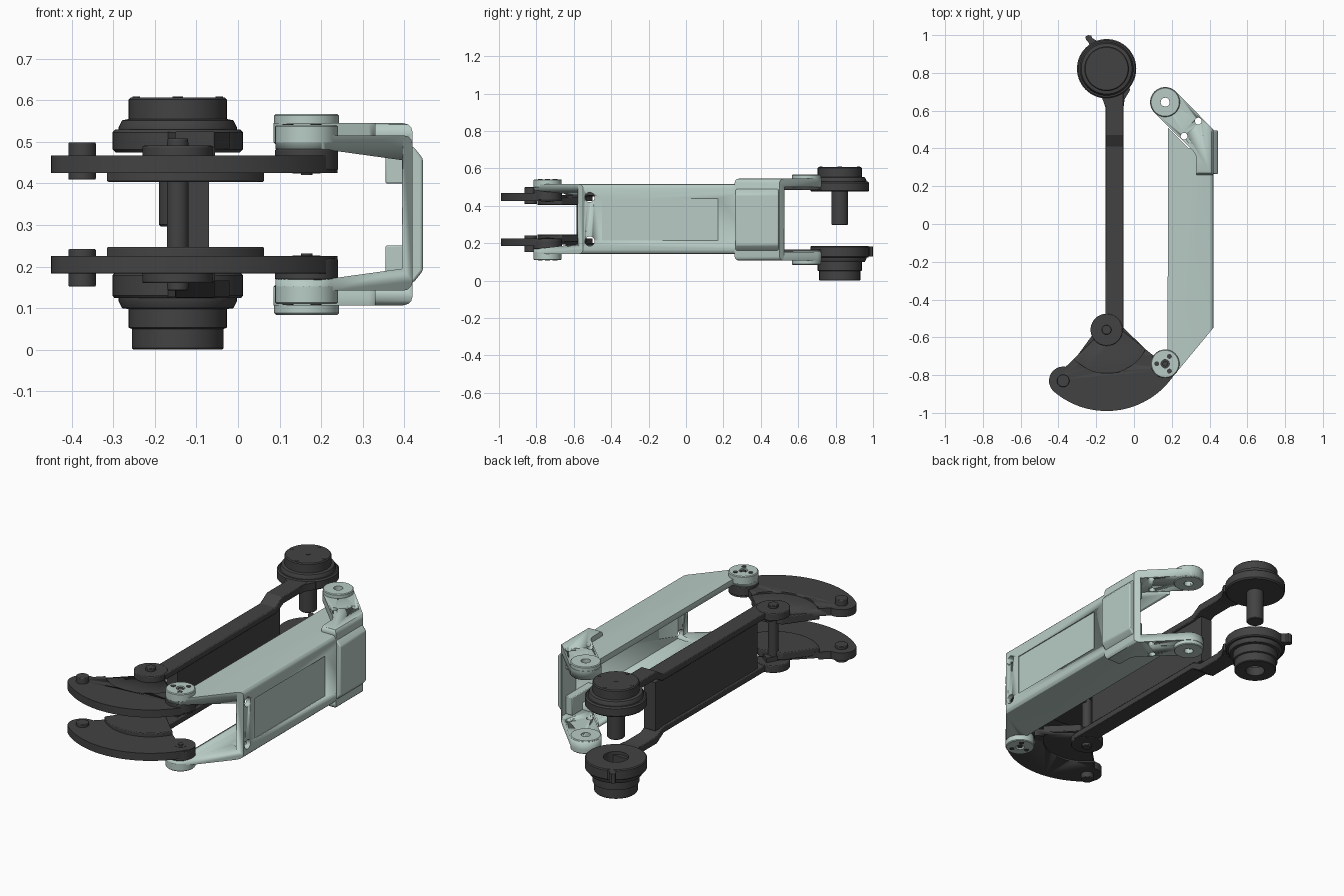
import bpy, bmesh
from math import sin, cos, radians, pi
from mathutils import Vector

if "Cube" in bpy.data.objects:
    bpy.data.objects.remove(bpy.data.objects["Cube"])

MID = 0.3255
PIVOT, HUB = (-0.145, -0.56), (-0.145, 0.822)
LUG_F, LUG_R, LUG_L = (0.165, -0.74), (0.165, 0.645), (-0.375, -0.83)


def material(name, col):
    m = bpy.data.materials.new(name)
    m.diffuse_color = (*col, 1)
    m.use_nodes = True
    m.node_tree.nodes["Principled BSDF"].inputs["Base Color"].default_value = m.diffuse_color
    return m


DARK = material("dark_grey", (0.055, 0.055, 0.055))
PALE = material("pale_green", (0.48, 0.60, 0.555))

# helper plane for the top/bottom symmetry
plane = bpy.data.objects.new("mid_plane", None)
plane.location.z = MID
plane.hide_render = True
bpy.context.collection.objects.link(plane)


def finish(name, bm, mat, bevel=0, mirror=False):
    bmesh.ops.recalc_face_normals(bm, faces=bm.faces)
    me = bpy.data.meshes.new(name)
    bm.to_mesh(me)
    bm.free()
    ob = bpy.data.objects.new(name, me)
    bpy.context.collection.objects.link(ob)
    me.materials.append(mat)
    if bevel:
        b = ob.modifiers.new("bevel", 'BEVEL')
        b.width, b.segments, b.limit_method = bevel, 2, 'ANGLE'
        b.angle_limit = radians(35)
    if mirror:
        m = ob.modifiers.new("mirror", 'MIRROR')
        m.use_axis = (False, False, True)
        m.mirror_object = plane
    bpy.ops.object.select_all(action='DESELECT')
    ob.select_set(True)
    bpy.context.view_layer.objects.active = ob
    bpy.ops.object.shade_smooth_by_angle(angle=radians(30))
    return ob


def prism_bm(pts, a, b, axis='z', bm=None):
    """Extrude a 2D outline along an axis: z takes (x,y), y takes (x,z), x takes (y,z)."""
    bm = bm or bmesh.new()
    put = {'z': lambda p, t: (p[0], p[1], t), 'y': lambda p, t: (p[0], t, p[1]),
           'x': lambda p, t: (t, p[0], p[1])}[axis]
    lo = [bm.verts.new(put(p, a)) for p in pts]
    hi = [bm.verts.new(put(p, b)) for p in pts]
    bm.faces.new(lo)
    bm.faces.new(hi)
    for i in range(len(pts)):
        j = (i + 1) % len(pts)
        bm.faces.new((lo[i], lo[j], hi[j], hi[i]))
    return bm


def arc(c, r, a0, a1, n=24):
    return [(c[0] + r * cos(radians(a0 + (a1 - a0) * i / n)),
             c[1] + r * sin(radians(a0 + (a1 - a0) * i / n))) for i in range(n + 1)]


def circle(c, r, n=40):
    return arc(c, r, 0, 360, n)[:-1]


def rect(x0, x1, y0, y1):
    return [(x0, y0), (x1, y0), (x1, y1), (x0, y1)]


def prism(name, pts, a, b, mat, axis='z', bevel=0, mirror=False):
    return finish(name, prism_bm(pts, a, b, axis), mat, bevel, mirror)


def lathe(name, c, profile, mat, n=56):
    """Revolve a closed (radius, z) profile around a vertical axis."""
    bm = bmesh.new()
    rings = [[bm.verts.new((c[0] + r * cos(2 * pi * k / n), c[1] + r * sin(2 * pi * k / n), z))
              for r, z in profile] for k in range(n)]
    m = len(profile)
    for k in range(n):
        for i in range(m):
            q, j = rings[(k + 1) % n], (i + 1) % m
            bm.faces.new((rings[k][i], q[i], q[j], rings[k][j]))
    bmesh.ops.remove_doubles(bm, verts=bm.verts, dist=1e-5)
    return finish(name, bm, mat)


def cut(ob, *solids):
    """Subtract outlines (pts, a, b, axis) from an object."""
    for s in solids:
        c = finish("cutter", prism_bm(*s), ob.data.materials[0])
        c.hide_render = True
        m = ob.modifiers.new("cut", 'BOOLEAN')
        m.object, m.operation, m.solver = c, 'DIFFERENCE', 'EXACT'
        bpy.context.view_layer.objects.active = ob
        bpy.ops.object.modifier_apply(modifier=m.name)
        bpy.data.objects.remove(c)


def round_edges(bm, test, w):
    bm.edges.ensure_lookup_table()
    es = [e for e in bm.edges if test(*(v.co for v in e.verts))]
    bmesh.ops.bevel(bm, geom=es, offset=w, segments=3, profile=0.5, affect='EDGES')


def on_outer_edge(u, v):
    return min(u.x, v.x) > 0.415 and abs(u.z - v.z) < 1e-4


# ---- pale link: channel body -------------------------------------------------
outline = arc(LUG_F, 0.075, 80, 320) + [(0.42, -0.55), (0.42, 0.40), (0.29, 0.40), (0.18, 0.51)]
bm = prism_bm(outline, 0.142, 0.516)
round_edges(bm, on_outer_edge, 0.022)
body = finish("link_channel", bm, PALE)
cut(body, ([(0, .172), (.2, .168), (.395, .195), (.395, .456), (.2, .483), (0, .483)], -1, 1, 'y'),
    (rect(-0.45, 0.17, 0.215, 0.44), 0.415, 0.5, 'x'),
    *[(circle((-0.515, z), 0.026, 20), 0.3, 0.5, 'x') for z in (0.21, 0.445)],
    (circle(LUG_F, 0.022, 24), 0, 1, 'z'))

# ---- pale link: raised fork end ----------------------------------------------
outline = arc(LUG_R, 0.08, 45, 225) + [(0.315, 0.385), (0.328, 0.36), (0.33, 0.26),
                                       (0.42, 0.26), (0.42, 0.50)]
bm = prism_bm(outline, 0.107, 0.545)
round_edges(bm, lambda u, v: on_outer_edge(u, v) or
            (max(u.y, v.y) < 0.265 and abs(u.z - v.z) < 1e-4), 0.022)
fork = finish("link_fork", bm, PALE)
cut(fork, (rect(-0.5, 0.395, 0.152, 0.499), -1, 1, 'y'),
    *[(circle(c, r, 24), 0, 1, 'z') for c, r in
      ((LUG_R, 0.024), ((0.34, 0.545), 0.018), ((0.265, 0.465), 0.018))])

# ---- pale link: bumper pad, gussets, lug caps --------------------------------
prism("fork_pad", [(0.41, 0.155), (0.425, 0.165), (0.445, 0.19), (0.445, 0.46),
                   (0.425, 0.485), (0.41, 0.495)], 0.265, 0.495, PALE, 'y', 0.006)
prism("fork_gusset", [(0.40, 0.40), (0.355, 0.40), (0.355, 0.50), (0.40, 0.50)],
      0.29, 0.49, PALE, 'y', 0.004, True)
for name, c, r, hole, z0, z1 in (("rear_lug_cap", LUG_R, 0.078, 0.024, 0.494, 0.567),
                                 ("front_lug_cap", LUG_F, 0.0755, 0.022, 0.495, 0.541)):
    for side, (a, b) in (("upper", (z0, z1)), ("lower", (2 * MID - z1, 2 * MID - z0))):
        lathe(f"{side}_{name}", c, [(hole, a), (r - .004, a), (r, a + .004), (r, b - .004),
                                    (r - .004, b), (hole, b)], PALE)
for k in range(3):
    prism("front_lug_screw", circle(arc(LUG_F, 0.045, 60 + 120 * k, 61, 1)[0], 0.013, 16),
          0.53, 0.543, DARK, mirror=True)
prism("front_lug_pin", circle(LUG_F, 0.014, 20), 0.42, 0.538, DARK, mirror=True)

# ---- dark fan plates ---------------------------------------------------------
fan = arc(PIVOT, 0.43, -131, -29, 48) + arc(LUG_F, 0.075, -29, 145, 16) + [
    (-0.06, -0.565), (-0.145, -0.50), (-0.20, -0.60)] + arc(LUG_L, 0.075, 80, 229, 16)
inner = arc(PIVOT, 0.235, -137, -27, 32)
for side, f in (("upper", lambda z: z), ("lower", lambda z: 2 * MID - z)):
    plate = prism(side + "_fan_plate", fan, f(0.425), f(0.467), DARK, bevel=0.004)
    bpy.ops.object.modifier_apply(modifier="bevel")
    cut(plate, (arc(PIVOT, 0.23, -160, 0, 40) + [PIVOT], f(0.458), f(0.5), 'z'))
prism("fan_inner_step", inner + [(-0.075, -0.53), (-0.20, -0.56)], 0.404, 0.445, DARK,
      bevel=0.004, mirror=True)
prism("fan_right_lug", circle(LUG_F, 0.076), 0.432, 0.483, DARK, bevel=0.004, mirror=True)
prism("fan_right_boss", circle(LUG_F, 0.034), 0.424, 0.498, DARK, mirror=True)
prism("fan_left_pin", circle(LUG_L, 0.033), 0.409, 0.499, DARK, bevel=0.003, mirror=True)

# ---- dark arm: two rails, web, pivot -----------------------------------------
prism("arm_rail", [(-0.56, .455), (.42, .455), (.48, .485), (.72, .485), (.72, .525),
                   (.47, .525), (.41, .488), (-0.56, .488)], -0.152, -0.055, DARK, 'x', 0.004, True)
prism("arm_flare", [(-0.152, .62), (-0.055, .62), (-0.05, .66), (-0.02, .71), (-0.05, .78),
                    (-0.24, .78), (-0.25, .71), (-0.17, .67)], 0.484, 0.524, DARK, mirror=True)
prism("arm_web", rect(-0.43, 0.47, 2 * MID - 0.46, 0.46), -0.14, -0.07, DARK, 'x')
prism("pivot_disc", circle(PIVOT, 0.085), 0.45, 0.491, DARK, bevel=0.004, mirror=True)
prism("pivot_bolt", circle(PIVOT, 0.025), 0.48, 0.508, DARK, bevel=0.003, mirror=True)
prism("pivot_axle", circle(PIVOT, 0.026), 0.15, 0.50, DARK)

# ---- dark hubs ---------------------------------------------------------------
lathe("upper_hub", HUB, [(0, .297), (.041, .297), (.045, .301), (.045, .475), (.150, .475),
      (.157, .482), (.157, .523), (.150, .530), (.142, .530), (.142, .536), (.134, .552),
      (.118, .555), (.118, .602), (.113, .607), (0, .607)], DARK)
lathe("lower_hub", HUB, [(.064, .184), (.064, .05), (.050, .05), (.050, 0), (.106, 0), (.110, .004),
      (.110, .050), (.118, .053), (.118, .098), (.134, .100), (.142, .116), (.142, .124),
      (.152, .124), (.157, .130), (.157, .179), (.152, .184)], DARK)
for k in range(4):
    p = arc(HUB, 0.1, 90 * k, 91, 1)[0]
    prism("hub_screw", circle(p, 0.009, 14), 0.60, 0.609, DARK)
prism("hub_centre_screw", circle(HUB, 0.013, 16), 0.60, 0.609, DARK)
prism("hub_tab", [(-0.232, .94), (-0.19, .965), (-0.222, .985), (-0.226, .997), (-0.242, 1.0),
                  (-0.257, .992), (-0.255, .978), (-0.24, .96)], 0.13, 0.183, DARK)
